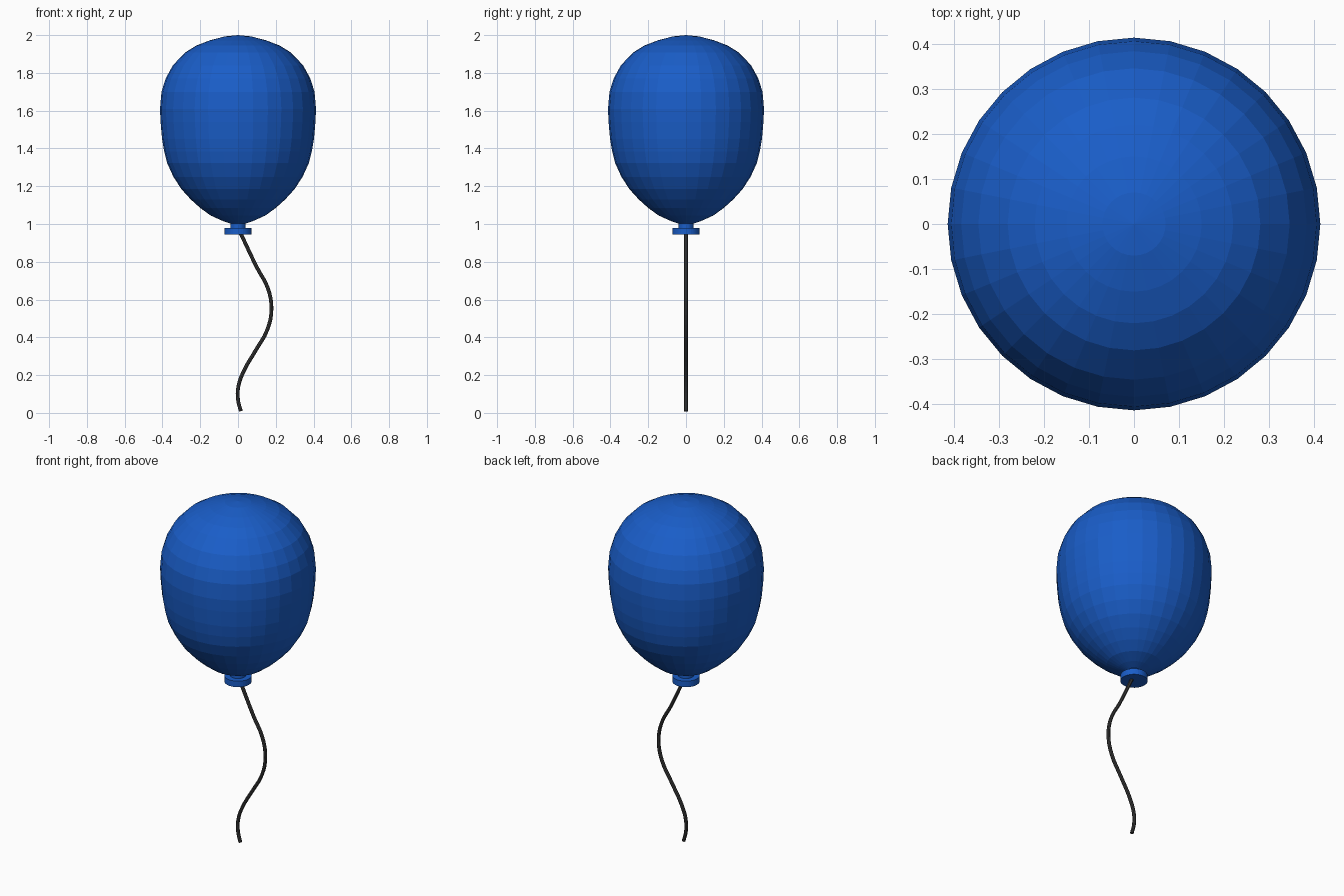
import bpy, bmesh, math

if "Cube" in bpy.data.objects:
    bpy.data.objects.remove(bpy.data.objects["Cube"])


def material(name, color):
    m = bpy.data.materials.new(name)
    m.diffuse_color = color
    m.use_nodes = True
    m.node_tree.nodes["Principled BSDF"].inputs["Base Color"].default_value = m.diffuse_color
    return m


blue = material("blue_rubber", (0.01, 0.11, 0.58, 1))
dark = material("dark_string", (0.045, 0.045, 0.045, 1))


def lathe(name, profile, mat, sides=32):
    """Spin an (r, z) profile around the z axis."""
    bm = bmesh.new()
    verts = [bm.verts.new((r, 0, z)) for r, z in profile]
    edges = [bm.edges.new(pair) for pair in zip(verts, verts[1:])]
    bmesh.ops.spin(bm, geom=verts + edges, cent=(0, 0, 0), axis=(0, 0, 1),
                   angle=math.tau, steps=sides, use_duplicate=False)
    bmesh.ops.remove_doubles(bm, verts=bm.verts, dist=1e-4)
    bmesh.ops.recalc_face_normals(bm, faces=bm.faces)
    me = bpy.data.meshes.new(name)
    bm.to_mesh(me)
    bm.free()
    me.materials.append(mat)
    ob = bpy.data.objects.new(name, me)
    bpy.context.collection.objects.link(ob)
    return ob


# Inflated body
lathe("balloon_body", [
    (0, 2.0), (.07, 1.993), (.15, 1.972), (.22, 1.945), (.28, 1.908),
    (.345, 1.84), (.383, 1.77), (.405, 1.70), (.413, 1.61), (.41, 1.54),
    (.402, 1.45), (.391, 1.385), (.375, 1.322), (.342, 1.25), (.30, 1.185),
    (.25, 1.13), (.20, 1.085), (.145, 1.045), (.085, 1.018), (.035, 1.0),
    (0, .995)], blue)

# Tied neck and flared lip
lathe("neck", [(0, 1.01), (.04, 1.01), (.04, .975), (0, .975)], blue)
lathe("lip", [(0, .98), (.072, .98), (.072, .945), (0, .945)], blue)

# Wavy string
path = [(.012, .955), (.10, .77), (.158, .66), (.177, .55), (.155, .44),
        (.09, .325), (.03, .22), (.002, .14), (0, .07), (.015, .009)]
cu = bpy.data.curves.new("string", 'CURVE')
cu.dimensions = '3D'
cu.bevel_depth = .01
cu.bevel_resolution = 2
cu.resolution_u = 4
cu.use_fill_caps = True
sp = cu.splines.new('BEZIER')
sp.bezier_points.add(len(path) - 1)
for p, (x, z) in zip(sp.bezier_points, path):
    p.co = (x, 0, z)
    p.handle_left_type = p.handle_right_type = 'AUTO'
sp.use_smooth = False
cu.materials.append(dark)
bpy.context.collection.objects.link(bpy.data.objects.new("string", cu))
